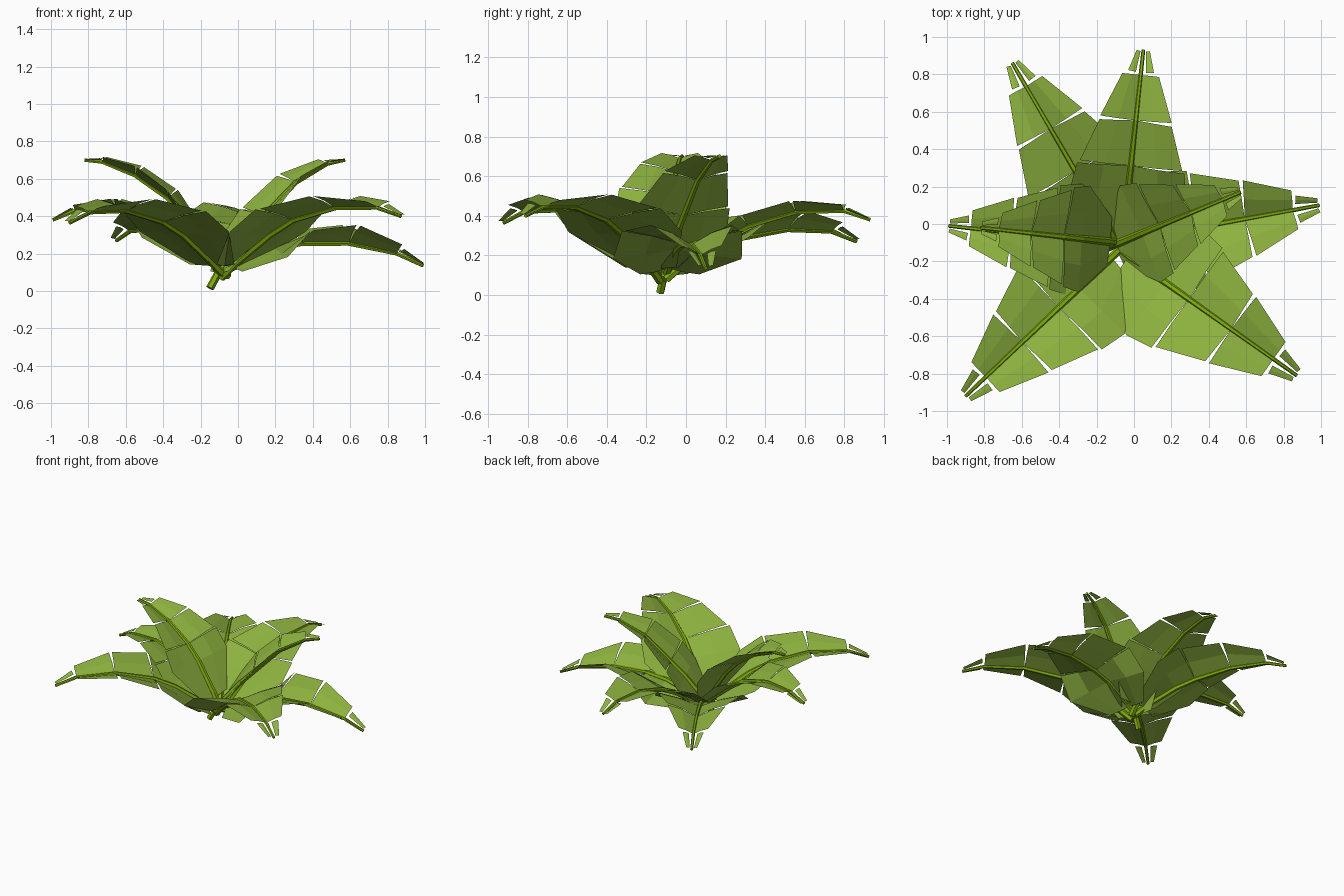
import bpy, bmesh, math
from mathutils import Vector

if "Cube" in bpy.data.objects:
    bpy.data.objects.remove(bpy.data.objects["Cube"])


def material(name, rgb):
    m = bpy.data.materials.new(name)
    m.diffuse_color = (*rgb, 1)
    m.use_nodes = True
    m.node_tree.nodes["Principled BSDF"].inputs["Base Color"].default_value = m.diffuse_color
    return m


LEAF = material("leaf_green", (0.27, 0.45, 0.05))
RIB = material("rib_green", (0.22, 0.42, 0.003))

# Stations along each midrib (fraction of its horizontal run)
T = [0, .08, .27, .40, .635, .87, 1]
# V-fold slope at each station
SHALLOW = [0, 0, .06, .18, .29, .32, .2]
DEEP = [0, 0, .12, .30, .46, .46, .3]
DROOPED = [-.2, -.3, -.15, .22, .48, .48, .3]

# Torn blade panels: (station on rib, station on outer edge, half width)
PANELS = [
    [(.06, .07, .135), (.27, .27, .295), (.40, .406, .275)],
    [(.40, .418, .262), (.635, .630, .185)],
    [(.635, .648, .183), (.87, .866, .094)],
    [(.88, .885, .066), (.99, .995, .034)],
]


def sample(values, t):
    for i in range(len(T) - 1):
        if t <= T[i + 1]:
            f = (t - T[i]) / (T[i + 1] - T[i])
            return values[i] * (1 - f) + values[i + 1] * f
    return values[-1]


def finish(bm, name, mat):
    me = bpy.data.meshes.new(name)
    bm.to_mesh(me)
    bm.free()
    me.materials.append(mat)
    ob = bpy.data.objects.new(name, me)
    bpy.context.collection.objects.link(ob)


def make_leaf(name, base, tip, heights, width, lift=SHALLOW):
    base, tip = Vector(base), Vector(tip)
    run = tip - base
    side = Vector((run.y, -run.x)).normalized().to_3d()
    pts = [(base + run * t).to_3d() + Vector((0, 0, z)) for t, z in zip(T, heights)]

    def frame(t):
        p = sample(pts, t)
        tangent = (sample(pts, min(t + .08, 1)) - sample(pts, max(t - .08, 0))).normalized()
        return p, side.cross(tangent).normalized()

    # Folded blade, two mirrored halves of separate panels
    bm = bmesh.new()
    for s in (-1, 1):
        for k, panel in enumerate(PANELS):
            rows = []
            for tr, te, w in panel:
                row = []
                for f in ((.4, .7, 1) if k == 3 else (0, .5, 1)):
                    t = tr + (te - tr) * f
                    p, up = frame(t)
                    w_abs = w * width * f
                    bend = 1.25 if f < 1 else 1
                    row.append(bm.verts.new(p + side * s * w_abs
                                            + up * w_abs * sample(lift, t) * bend))
                rows.append(row)
            for a, b in zip(rows, rows[1:]):
                for i in range(2):
                    q = [a[i], a[i + 1], b[i + 1], b[i]]
                    bm.faces.new(q if s > 0 else q[::-1])
    finish(bm, name + "_blade", LEAF)

    # Tapered six-sided midrib
    bm = bmesh.new()
    rings = []
    for t, p in zip(T, pts):
        up = frame(t)[1]
        r = .022 - .012 * t
        rings.append([bm.verts.new(p + (side * math.cos(a) + up * math.sin(a)) * r)
                      for a in (math.tau * i / 6 for i in range(6))])
    for a, b in zip(rings, rings[1:]):
        for i in range(6):
            j = (i + 1) % 6
            bm.faces.new((a[i], a[j], b[j], b[i]))
    bm.faces.new(rings[0][::-1])
    bm.faces.new(rings[-1])
    bmesh.ops.recalc_face_normals(bm, faces=bm.faces)
    finish(bm, name + "_rib", RIB)


# Low drooping, middle and upright leaves
make_leaf("low_right_leaf", (-.10, -.10), (.99, .10),
          [.09, .15, .23, .255, .255, .20, .135], 1.12, DROOPED)
make_leaf("low_back_left_leaf", (-.09, -.10), (-.65, .86),
          [.09, .15, .25, .29, .33, .32, .27], 1.10, DEEP)
make_leaf("front_right_leaf", (-.09, -.13), (.87, -.81),
          [.07, .15, .30, .38, .445, .445, .40], 1.19)
make_leaf("front_left_leaf", (-.07, -.13), (-.90, -.92),
          [.08, .15, .30, .37, .43, .42, .365], 1.17)
make_leaf("left_leaf", (-.07, -.11), (-.99, -.01),
          [.08, .16, .30, .38, .44, .43, .38], 1.02)
make_leaf("back_leaf", (-.06, -.10), (.05, .93),
          [.08, .15, .28, .35, .42, .425, .38], 1.05)
make_leaf("upright_right_leaf", (-.15, -.13), (.57, .17),
          [.015, .12, .30, .40, .58, .68, .70], .95)
make_leaf("upright_left_leaf", (-.08, -.10), (-.82, -.02),
          [.08, .20, .40, .50, .62, .69, .70], .97)
